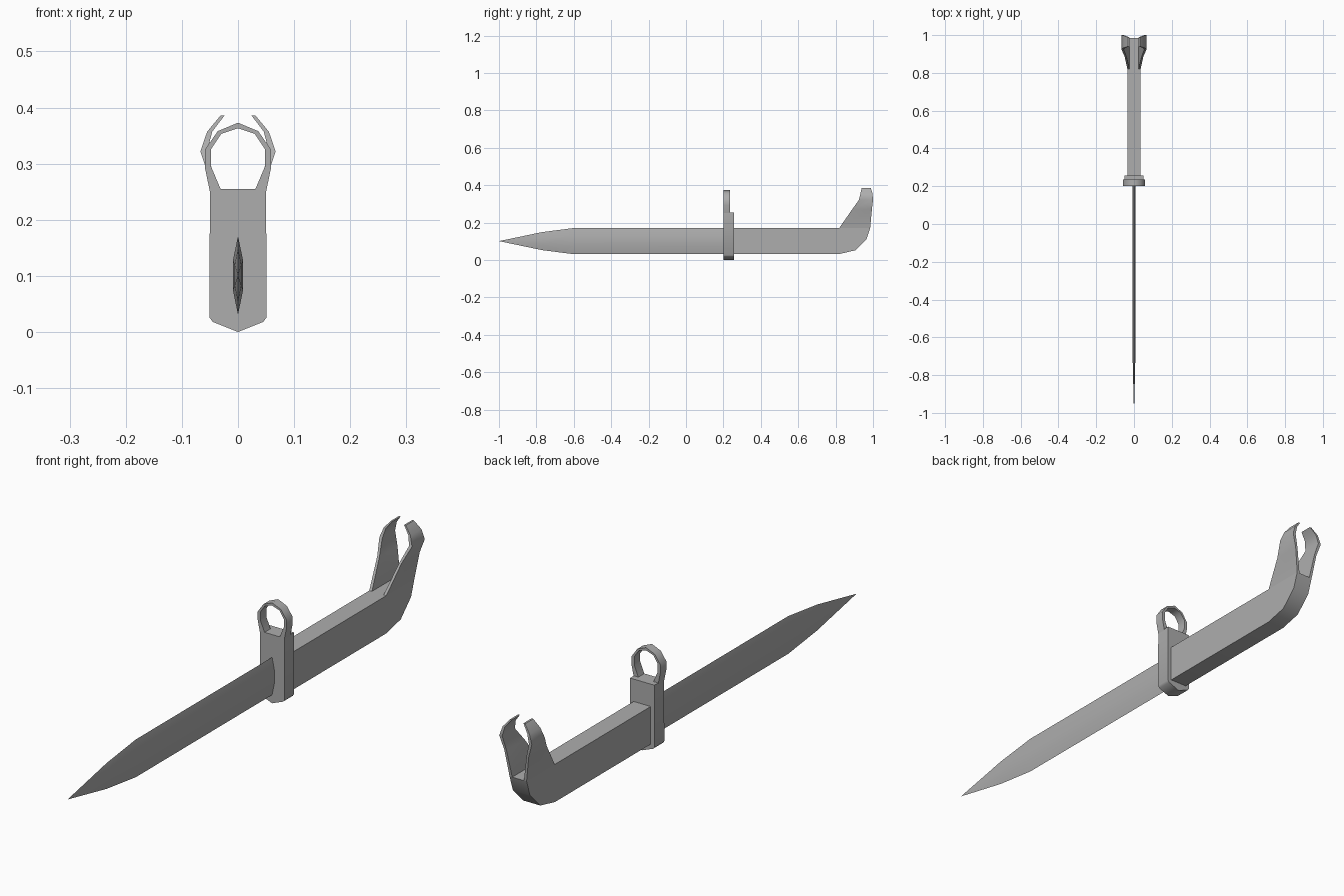
import bpy, bmesh, math

if "Cube" in bpy.data.objects:
    bpy.data.objects.remove(bpy.data.objects["Cube"])

# Dark steel grey shared by every part
steel = bpy.data.materials.new("steel")
steel.diffuse_color = (.42, .42, .42, 1)
steel.use_nodes = True
steel.node_tree.nodes["Principled BSDF"].inputs["Base Color"].default_value = steel.diffuse_color

def loft(name, sections):
    """Skin a list of equal-length closed 3D sections and cap both ends."""
    bm = bmesh.new()
    rows = [[bm.verts.new(p) for p in s] for s in sections]
    n = len(rows[0])
    for a, b in zip(rows, rows[1:]):
        for i in range(n):
            j = (i + 1) % n
            bm.faces.new((a[i], a[j], b[j], b[i]))
    bm.faces.new(rows[0])
    bm.faces.new(rows[-1])
    bmesh.ops.remove_doubles(bm, verts=bm.verts, dist=0.00005)
    bmesh.ops.recalc_face_normals(bm, faces=bm.faces)
    me = bpy.data.meshes.new(name)
    bm.to_mesh(me)
    bm.free()
    me.materials.append(steel)
    ob = bpy.data.objects.new(name, me)
    bpy.context.collection.objects.link(ob)
    # Soften the shallow bends, keep the hard edges crisp
    bpy.ops.object.select_all(action='DESELECT')
    ob.select_set(True)
    bpy.context.view_layer.objects.active = ob
    bpy.ops.object.shade_smooth_by_angle(angle=math.radians(50))
    return ob

def mirror_points(half):
    """Close a right-hand outline running top to bottom with its left-hand copy."""
    return half + [(-x, z) for x, z in reversed(half) if x > 0]

def extrude_y(name, outline, y0, y1):
    return loft(name, [[(x, y, z) for x, z in outline] for y in (y0, y1)])

# Blade: slim six-sided section tapering to a point
blade_section = [(0, 1), (1, .38), (1, -.38), (0, -1), (-1, -.38), (-1, .38)]
stations = [(.21, .07, .009), (-.6, .07, .009), (-.77, .048, .006), (-1, 0, 0)]
loft("blade", [[(x * w, y, .101 + z * h) for x, z in blade_section]
               for y, h, w in stations])

# Crossguard: upright plate with a shallow pointed foot
guard = mirror_points([(.05, .255), (.051, .026), (.045, .018), (0, 0)])
extrude_y("crossguard", guard, .2, .257)

# Muzzle ring: faceted open loop closed by the top of the guard
outer = [(.05, .25), (.059, .293), (.059, .325), (.036, .358), (0, .373)]
inner = [(.029, .25), (.048, .295), (.048, .326), (.03, .353), (0, .363)]
def arch(p):
    return p + [(-x, z) for x, z in reversed(p[:-1])]
extrude_y("muzzle_ring", arch(outer) + arch(inner)[::-1], .2, .235)

# Handle with curved pommel underside
side = [(.25, .032), (.82, .032), (.905, .052), (.965, .112), (.985, .172), (.25, .172)]
loft("handle", [[(x, y, z) for y, z in side] for x in (-.035, .035)])

# Pommel prongs: thin flaring jaws that hook inward at the top
# rows: z, front y, back y, inner x, outer x
jaw = [(.172, .82, .985, .024, .035),
       (.27, .888, .994, .041, .05),
       (.322, .925, 1.0, .055, .067),
       (.357, .933, .997, .046, .055),
       (.386, .94, .988, .024, .031)]
for label, s in (("left", -1), ("right", 1)):
    loft("pommel_prong_" + label,
         [[(s * xi, f, z), (s * xo, f, z), (s * xo, b, z), (s * xi, b, z)]
          for z, f, b, xi, xo in jaw])
